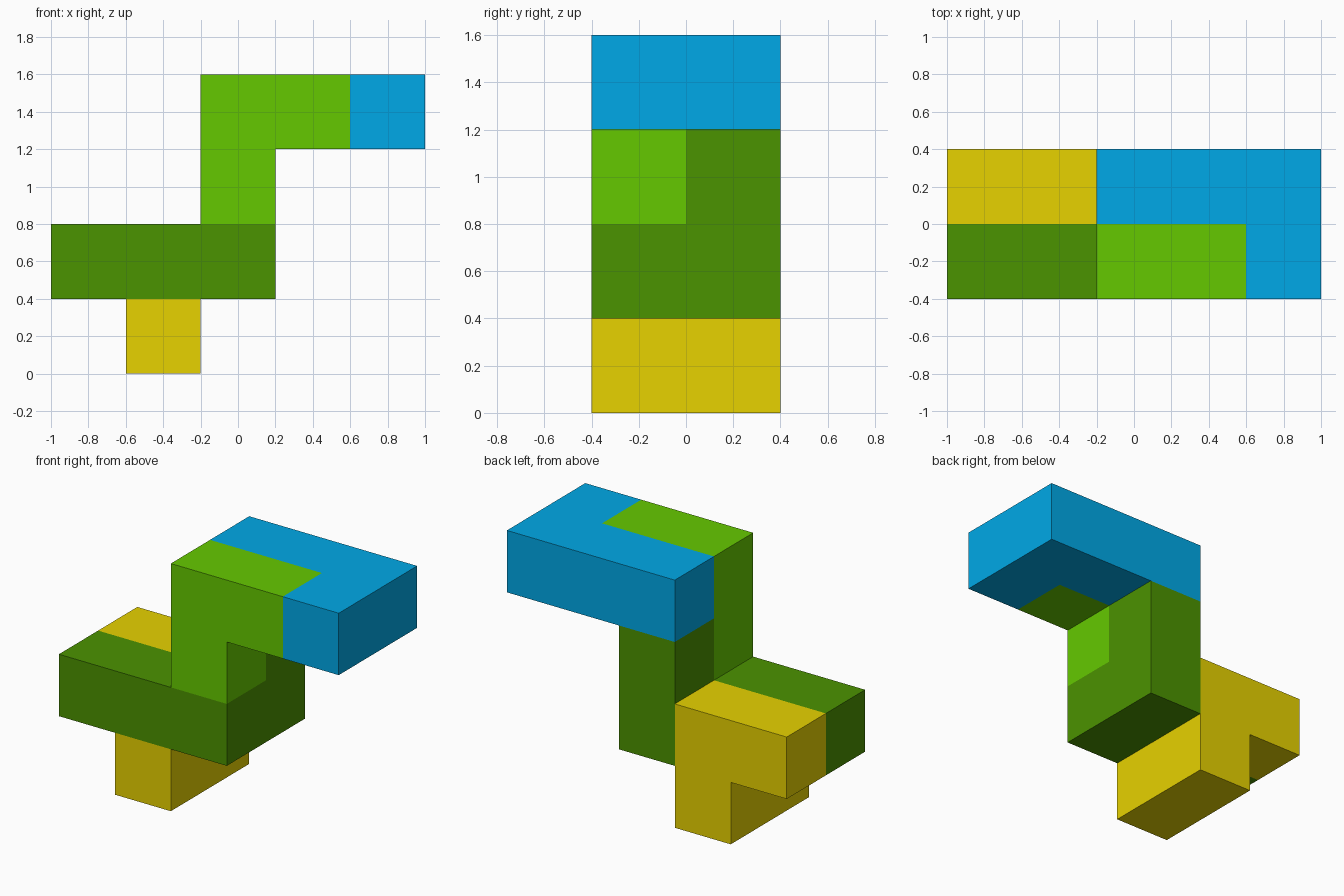
import bpy, bmesh, math
from mathutils import Vector

if "Cube" in bpy.data.objects:
    bpy.data.objects.remove(bpy.data.objects["Cube"])

CELL = 0.4
ORIGIN = Vector((-1.0, -0.4, 0.0))


def material(name, rgb):
    """Flat colour from 0-255 sRGB values, stored as linear."""
    def lin(c):
        c /= 255
        return c / 12.92 if c <= 0.04045 else ((c + 0.055) / 1.055) ** 2.4
    mat = bpy.data.materials.new(name)
    mat.diffuse_color = (*[lin(c) for c in rgb], 1.0)
    mat.use_nodes = True
    mat.node_tree.nodes["Principled BSDF"].inputs["Base Color"].default_value = mat.diffuse_color
    return mat


def block_piece(name, cells, mat):
    """One closed block made of grid cells (x, y, z), without inner walls."""
    cells = set(cells)
    bm = bmesh.new()
    for cell in cells:
        for axis in range(3):
            for side in (0, 1):
                neighbour = list(cell)
                neighbour[axis] += 2 * side - 1
                if tuple(neighbour) in cells:
                    continue
                u, v = (axis + 1) % 3, (axis + 2) % 3
                verts = []
                for du, dv in ((0, 0), (1, 0), (1, 1), (0, 1)):
                    p = Vector(cell)
                    p[axis] += side
                    p[u] += du
                    p[v] += dv
                    verts.append(bm.verts.new(ORIGIN + p * CELL))
                bm.faces.new(verts if side else verts[::-1])
    # Weld the cells and merge flat areas into single faces
    bmesh.ops.remove_doubles(bm, verts=bm.verts[:], dist=1e-4)
    bmesh.ops.dissolve_limit(bm, angle_limit=math.radians(1),
                             verts=bm.verts[:], edges=bm.edges[:])
    mesh = bpy.data.meshes.new(name)
    bm.to_mesh(mesh)
    bm.free()
    mesh.materials.append(mat)
    obj = bpy.data.objects.new(name, mesh)
    bpy.context.collection.objects.link(obj)


# Foot: lies front to back on the ground, rises and turns left at the back
block_piece("yellow_foot_piece",
            [(1, 0, 0), (1, 1, 0), (1, 1, 1), (0, 1, 1)],
            material("yellow", (233, 212, 0)))

# Base: long front bar, turns to the back and rises
block_piece("dark_green_base_piece",
            [(0, 0, 1), (1, 0, 1), (2, 0, 1), (2, 1, 1), (2, 1, 2)],
            material("dark green", (75, 147, 0)))

# Column: front upright that turns right at the top
block_piece("light_green_column_piece",
            [(2, 0, 2), (2, 0, 3), (3, 0, 3)],
            material("light green", (101, 201, 0)))

# Top: long back bar with a short return to the front
block_piece("blue_top_piece",
            [(2, 1, 3), (3, 1, 3), (4, 1, 3), (4, 0, 3)],
            material("blue", (0, 171, 234)))
